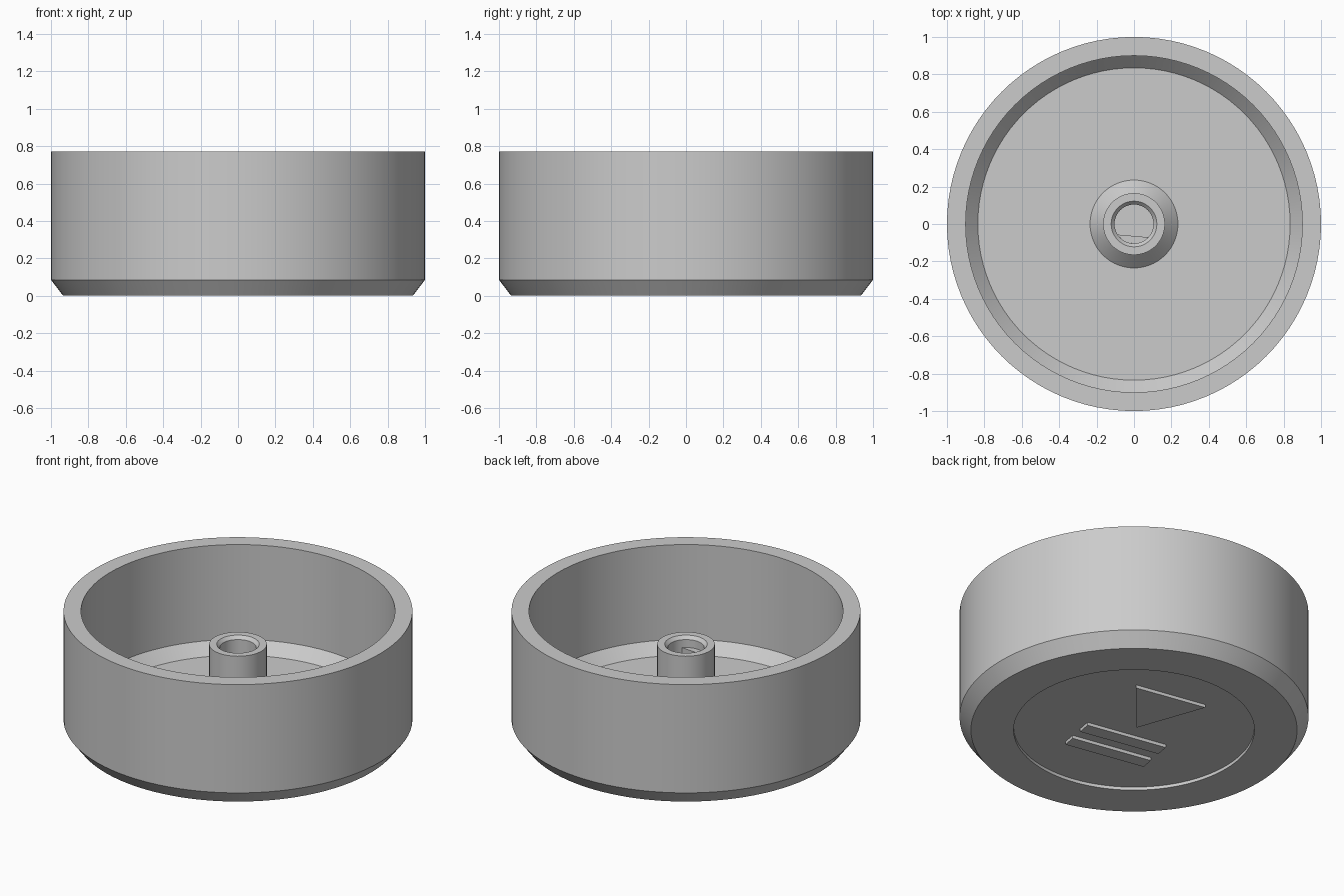
import bpy, bmesh, math
from mathutils import Matrix

if "Cube" in bpy.data.objects:
    bpy.data.objects.remove(bpy.data.objects["Cube"])

SEGMENTS = 96
grey = bpy.data.materials.new("plain grey")
grey.diffuse_color = (0.6, 0.6, 0.6, 1)
grey.use_nodes = True
grey.node_tree.nodes["Principled BSDF"].inputs["Base Color"].default_value = grey.diffuse_color


def finish(name, bm):
    bmesh.ops.remove_doubles(bm, verts=bm.verts, dist=1e-5)
    bmesh.ops.recalc_face_normals(bm, faces=bm.faces)
    mesh = bpy.data.meshes.new(name)
    bm.to_mesh(mesh)
    bm.free()
    mesh.materials.append(grey)
    obj = bpy.data.objects.new(name, mesh)
    bpy.context.collection.objects.link(obj)
    bpy.ops.object.select_all(action='DESELECT')
    obj.select_set(True)
    bpy.context.view_layer.objects.active = obj
    bpy.ops.object.shade_smooth_by_angle(angle=math.radians(30))
    return obj


def lathe(name, profile, closed=False):
    """Spin an (r, z) profile around the z axis."""
    bm = bmesh.new()
    verts = [bm.verts.new((r, 0, z)) for r, z in profile]
    ends = verts[1:] + verts[:1] if closed else verts[1:]
    edges = [bm.edges.new(pair) for pair in zip(verts, ends)]
    bmesh.ops.spin(bm, geom=verts + edges, cent=(0, 0, 0), axis=(0, 0, 1),
                   angle=math.tau, steps=SEGMENTS, use_merge=True)
    return finish(name, bm)


def prism(name, outline, z0, z1, turn):
    """Extrude a flat outline from z0 to z1, turned about z."""
    bm = bmesh.new()
    face = bm.faces.new([bm.verts.new((x, y, z0)) for x, y in outline])
    ext = bmesh.ops.extrude_face_region(bm, geom=[face], use_keep_orig=True)
    top = [v for v in ext["geom"] if isinstance(v, bmesh.types.BMVert)]
    bmesh.ops.translate(bm, verts=top, vec=(0, 0, z1 - z0))
    bmesh.ops.rotate(bm, verts=bm.verts, cent=(0, 0, 0),
                     matrix=Matrix.Rotation(math.radians(turn), 3, 'Z'))
    return finish(name, bm)


# Cup: recessed underside, chamfered base, straight wall, chamfered floor
lathe("cup", [(0, 0.02), (0.69, 0.02), (0.69, 0), (0.935, 0), (1, 0.085),
              (1, 0.77), (0.9, 0.77), (0.9, 0.17), (0.835, 0.10), (0, 0.10)])

# Hollow hub with a flared foot and chamfered mouth
lathe("hub", [(0.235, 0.10), (0.165, 0.17), (0.165, 0.56), (0.122, 0.56),
              (0.104, 0.54), (0.104, 0.10)], closed=True)

# Flat key filling one side of the bore
half = math.acos(0.064 / 0.104)
key = [(0.104 * math.sin(a), -0.104 * math.cos(a))
       for a in (half * (i / 8 - 1) for i in range(17))]
prism("bore_key", key, 0.10, 0.49, -5)

# Raised marks inside the underside recess
TURN = -10.3
prism("triangle_mark", [(-0.228, 0.425), (0.228, 0.425), (0, 0.03)], 0, 0.02, TURN)
for n, (low, high) in enumerate([(-0.17, -0.085), (-0.34, -0.257)], 1):
    prism(f"bar_mark_{n}", [(-0.258, low), (0.258, low), (0.258, high), (-0.258, high)],
          0, 0.02, TURN)
